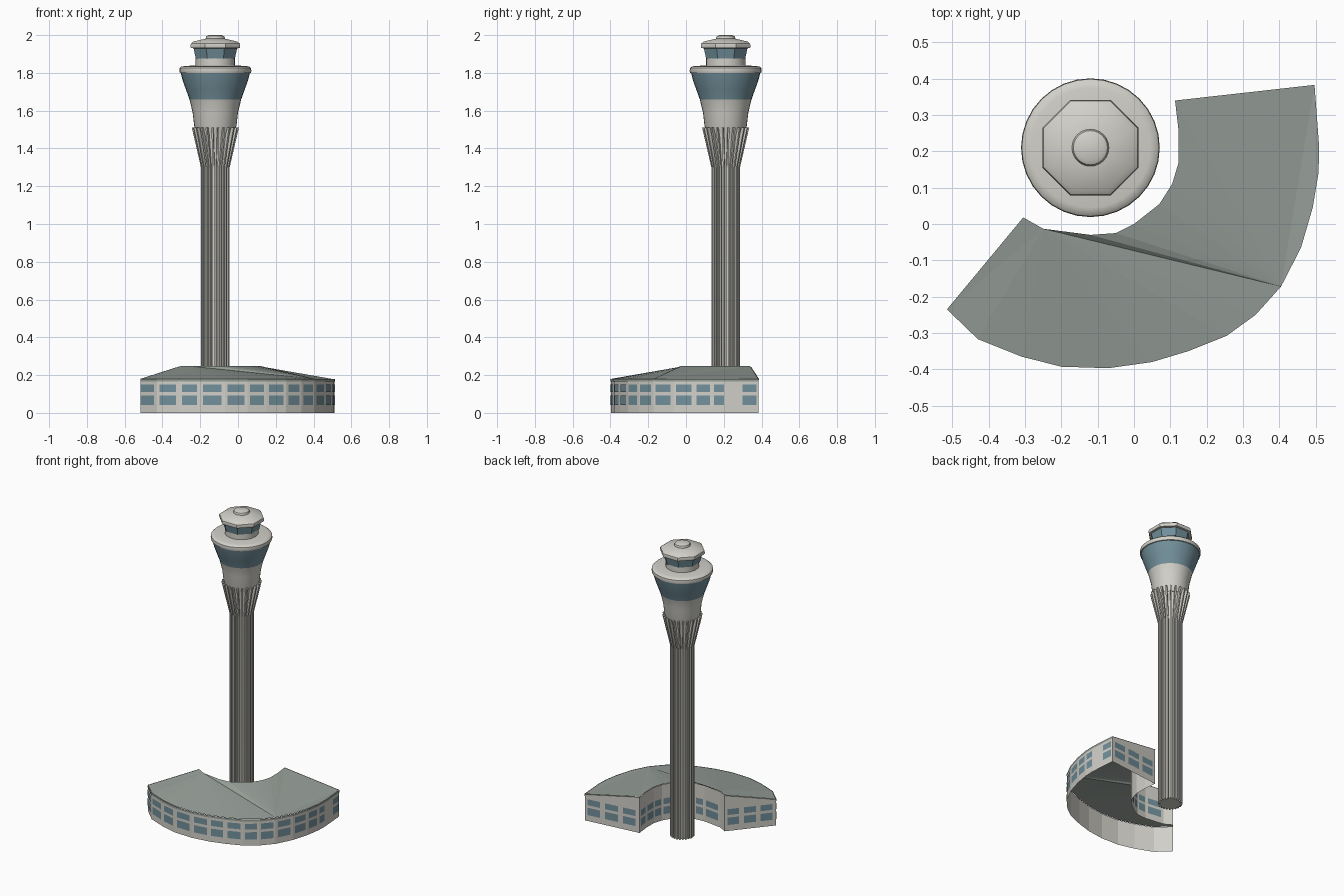
import bpy, bmesh, math
from mathutils import Vector

if "Cube" in bpy.data.objects:
    bpy.data.objects.remove(bpy.data.objects["Cube"], do_unlink=True)


def material(name, r, g, b):
    m = bpy.data.materials.new(name)
    m.use_nodes = True
    m.diffuse_color = (r, g, b, 1)
    m.node_tree.nodes["Principled BSDF"].inputs["Base Color"].default_value = (r, g, b, 1)
    return m


CONCRETE = material("pale concrete", 0.64, 0.63, 0.58)
GLASS = material("blue grey glass", 0.17, 0.28, 0.33)
ROOF = material("grey green roof", 0.31, 0.35, 0.32)
TOWER = Vector((-0.12, 0.21, 0))


def make(name, bm, mats, smooth=False, fix_normals=True):
    if fix_normals:
        bmesh.ops.recalc_face_normals(bm, faces=bm.faces[:])
    me = bpy.data.meshes.new(name)
    bm.to_mesh(me)
    bm.free()
    ob = bpy.data.objects.new(name, me)
    bpy.context.collection.objects.link(ob)
    for m in mats:
        me.materials.append(m)
    if smooth:
        bpy.ops.object.select_all(action='DESELECT')
        ob.select_set(True)
        bpy.context.view_layer.objects.active = ob
        bpy.ops.object.shade_smooth_by_angle(angle=math.radians(35))
    return ob


def lathe(name, profile, sides, mats, turn=0.0, band=None):
    """Revolve (radius, z) points about the tower axis; band is the glazed height range."""
    bm = bmesh.new()
    rings = []
    for r, z in profile:
        angles = [turn + 2 * math.pi * k / sides for k in range(sides)]
        rings.append([bm.verts.new(TOWER + Vector((r * math.cos(a), r * math.sin(a), z)))
                      for a in angles])
    for low, high in zip(rings, rings[1:]):
        for k in range(sides):
            n = (k + 1) % sides
            f = bm.faces.new((low[k], low[n], high[n], high[k]))
            mid = f.calc_center_median().z
            if band and band[0] < mid < band[1]:
                f.material_index = 1
    bm.faces.new(rings[0][::-1])
    bm.faces.new(rings[-1])
    return make(name, bm, mats, smooth=True)


# Tower shaft core and flared ribs
lathe("shaft_core", [(0.064, 0), (0.064, 1.3), (0.1, 1.5)], 24, [CONCRETE])

RIBS = 24
rib_outline = [(0.058, 0), (0.076, 0), (0.076, 1.3), (0.125, 1.51), (0.098, 1.51), (0.058, 1.3)]
bm = bmesh.new()
for k in range(RIBS):
    a = 2 * math.pi * (k + 0.5) / RIBS
    out = Vector((math.cos(a), math.sin(a), 0))
    side = Vector((-out.y, out.x, 0)) * 0.0045
    sheets = [[bm.verts.new(TOWER + out * r + side * s + Vector((0, 0, z)))
               for r, z in rib_outline] for s in (-1, 1)]
    bm.faces.new(sheets[0])
    bm.faces.new(sheets[1][::-1])
    for j in range(len(rib_outline)):
        n = (j + 1) % len(rib_outline)
        bm.faces.new((sheets[0][j], sheets[1][j], sheets[1][n], sheets[0][n]))
make("shaft_ribs", bm, [CONCRETE])

# Flared cab with glazed band and rounded rim
lathe("cab", [(0.1, 1.48), (0.112, 1.52), (0.12, 1.59), (0.137, 1.66), (0.155, 1.71),
              (0.173, 1.76), (0.183, 1.8)], 32, [CONCRETE, GLASS], band=(1.66, 1.8))
lathe("cab_rim", [(0.18, 1.798), (0.188, 1.8), (0.191, 1.81), (0.189, 1.825), (0.18, 1.833),
                  (0.165, 1.836), (0.1, 1.84)], 32, [CONCRETE])

# Upper lookout: round neck, octagonal glazing, domed octagonal roof, cap
EIGHTH = math.pi / 8
lathe("lookout_neck", [(0.104, 1.83), (0.104, 1.878)], 24, [CONCRETE])
lathe("lookout_glass", [(0.112, 1.876), (0.126, 1.935)], 8, [GLASS], EIGHTH)
lathe("lookout_roof", [(0.126, 1.93), (0.14, 1.932), (0.143, 1.942), (0.14, 1.955),
                       (0.125, 1.966), (0.05, 1.982)], 8, [CONCRETE], EIGHTH)
lathe("lookout_cap", [(0.05, 1.97), (0.051, 1.985), (0.047, 1.994), (0.035, 2.0)],
      24, [CONCRETE])

# Curved base building plan, anticlockwise from its right end
outer = [(-0.515, -0.235), (-0.43, -0.317), (-0.31, -0.365), (-0.2, -0.393), (-0.07, -0.397),
         (0.05, -0.38), (0.15, -0.35), (0.255, -0.308), (0.335, -0.25), (0.405, -0.172),
         (0.46, -0.065), (0.492, 0.045), (0.508, 0.14), (0.51, 0.21), (0.497, 0.383)]
inner = [(0.113, 0.34), (0.123, 0.255), (0.123, 0.17), (0.105, 0.11), (0.07, 0.055),
         (0, 0), (-0.05, -0.025), (-0.12, -0.03), (-0.25, -0.013), (-0.305, 0.018)]
LOW, HIGH = 0.178, 0.245
plan = [Vector((x, y, LOW)) for x, y in outer] + [Vector((x, y, HIGH)) for x, y in inner]
COUNT, N_OUT = len(plan), len(outer)


def ground(p, z=0.0):
    return Vector((p.x, p.y, z))


# Open-bottomed walls
bm = bmesh.new()
base = [bm.verts.new(ground(p)) for p in plan]
top = [bm.verts.new(p) for p in plan]
for k in range(COUNT):
    n = (k + 1) % COUNT
    bm.faces.new((base[k], base[n], top[n], top[k]))
make("building_walls", bm, [CONCRETE], fix_normals=False)

# Roof: fans from two pivots that meet in a valley
bm = bmesh.new()
v = [bm.verts.new(p + Vector((0, 0, 0.002))) for p in plan]
o, i = v[:N_OUT], v[N_OUT:]
corner, pivot = 9, i[-2]
for k in range(corner):
    bm.faces.new((pivot, o[k], o[k + 1]))
bm.faces.new((pivot, i[-1], o[0]))
for k in range(len(i) - 2):
    bm.faces.new((o[corner], i[k], i[k + 1]))
bm.faces.new((o[corner], o[-1], i[0]))
bm.faces.new(o[corner:])
for f in bm.faces:
    f.normal_update()
    if f.normal.z < 0:
        f.normal_flip()
make("building_roof", bm, [ROOF], fix_normals=False)


def plate(bm, a, b, za, zb, drop, t0, t1, lift):
    """Thin upright panel on wall a-b, spanning t0 to t1, with tops za and zb."""
    d = (ground(b) - ground(a)).normalized()
    off = Vector((d.y, -d.x, 0)) * lift
    p, q = ground(a).lerp(ground(b), t0) + off, ground(a).lerp(ground(b), t1) + off
    bm.faces.new([bm.verts.new(c) for c in (ground(p, za - drop), ground(q, zb - drop),
                                            ground(q, zb), ground(p, za))])


# Roof edge trim along the outer and end walls
bm = bmesh.new()
for k in range(COUNT):
    if k < N_OUT or k == COUNT - 1:
        a, b = plan[k], plan[(k + 1) % COUNT]
        drop = 0.015 if k < N_OUT - 1 else 0.006
        plate(bm, a, b, a.z + 0.002, b.z + 0.002, drop, 0, 1, 0.003)
make("roof_edge_trim", bm, [ROOF], fix_normals=False)

# Two rows of windows, one per facet and three on each end wall
bm = bmesh.new()
for k in range(COUNT):
    spans = [(0.12, 0.86)]
    if k in (N_OUT - 1, COUNT - 1):
        spans = [(0.05, 0.28), (0.37, 0.61), (0.7, 0.93)]
    elif k == N_OUT - 2:
        spans = [(0.52, 0.94)]
    elif k == 0:
        spans = [(0.02, 0.86)]
    elif k == COUNT - 2:
        spans = []
    for t0, t1 in spans:
        for z, h in ((0.092, 0.05), (0.15, 0.04)):
            plate(bm, plan[k], plan[(k + 1) % COUNT], z, z, h, t0, t1, 0.003)
make("building_windows", bm, [GLASS], fix_normals=False)
